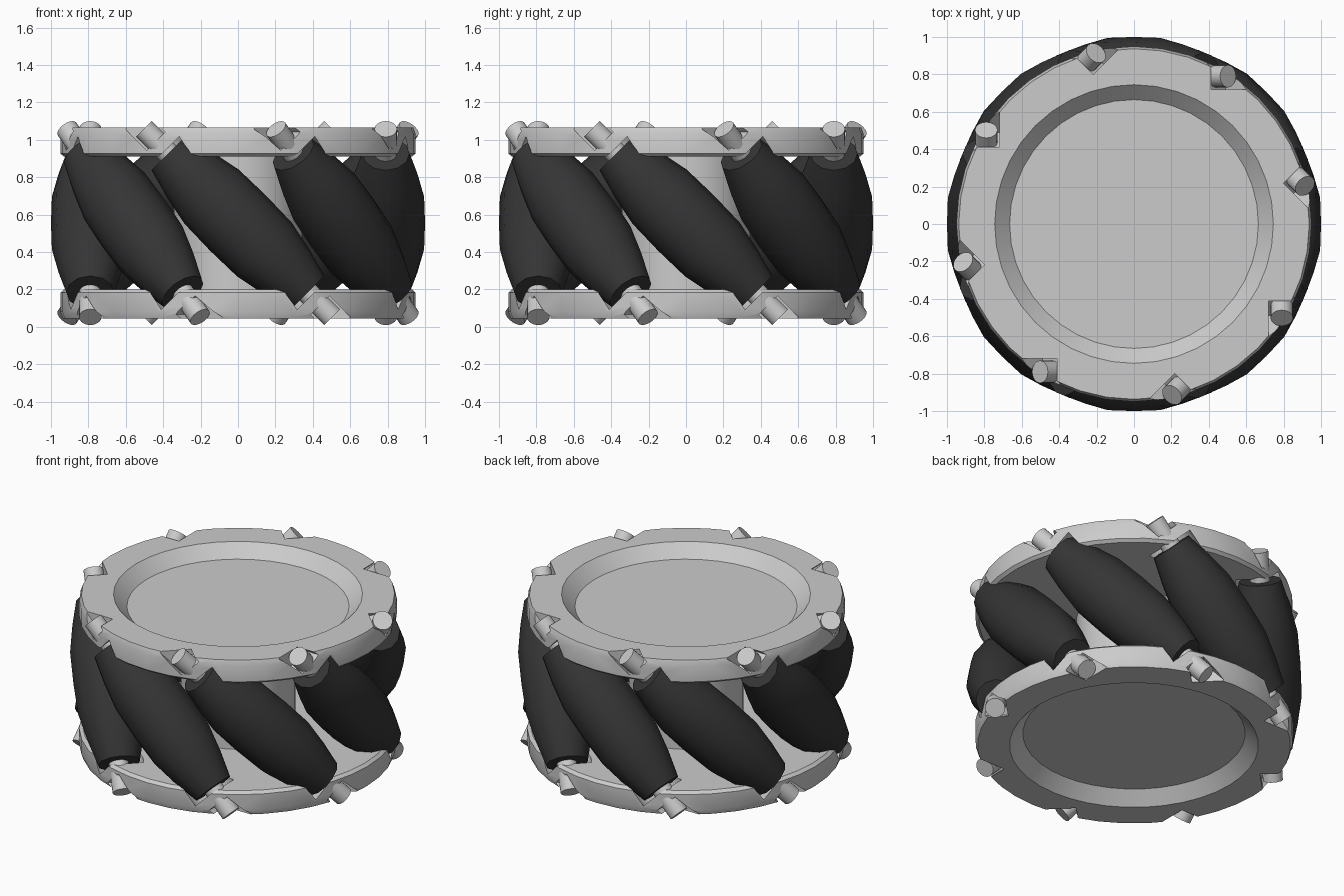
import bpy, bmesh
from math import pi, cos, sin, radians
from mathutils import Matrix, Vector

if "Cube" in bpy.data.objects:
    bpy.data.objects.remove(bpy.data.objects["Cube"])

MID = 0.555      # height of the wheel's middle plane
COUNT = 8        # rollers around the wheel
AXLE_R = 0.79    # distance of roller axles from the wheel axis


def revolve(bm, profile, n, mat):
    """Spin (radius, z) points around local z; flat caps at both ends."""
    rings = [[bm.verts.new(mat @ Vector((r * cos(2 * pi * i / n), r * sin(2 * pi * i / n), z)))
              for i in range(n)] for r, z in profile]
    for a, b in zip(rings, rings[1:]):
        for i in range(n):
            j = (i + 1) % n
            bm.faces.new((a[i], a[j], b[j], b[i]))
    bm.faces.new(rings[0][::-1])
    bm.faces.new(rings[-1])


def finish(bm, name, angle=35, material=None):
    bmesh.ops.recalc_face_normals(bm, faces=bm.faces)
    me = bpy.data.meshes.new(name)
    bm.to_mesh(me)
    bm.free()
    ob = bpy.data.objects.new(name, me)
    bpy.context.collection.objects.link(ob)
    if material:
        me.materials.append(material)
    smooth(ob, angle)
    return ob


def select(ob):
    bpy.ops.object.select_all(action='DESELECT')
    ob.select_set(True)
    bpy.context.view_layer.objects.active = ob


def smooth(ob, angle):
    select(ob)
    bpy.ops.object.shade_smooth_by_angle(angle=radians(angle))


def roller_frames():
    """Axle frames: tilted 45 degrees, repeated around the wheel."""
    for i in range(COUNT):
        yield (Matrix.Rotation(2 * pi * i / COUNT, 4, 'Z')
               @ Matrix.Translation((0, -AXLE_R, MID))
               @ Matrix.Rotation(radians(-45), 4, 'Y'))


rubber = bpy.data.materials.new("dark_rubber")
rubber.diffuse_color = (0.035, 0.035, 0.035, 1)
rubber.use_nodes = True
rubber.node_tree.nodes["Principled BSDF"].inputs["Base Color"].default_value = rubber.diffuse_color

# barrel rollers and their axle pins
half = [(0.205, 0.20), (0.17, 0.37), (0.127, 0.526)]
barrel = [(r, -z) for r, z in reversed(half)] + half
barrel.insert(3, (0.21, 0))
for i, frame in enumerate(roller_frames()):
    bm = bmesh.new()
    revolve(bm, barrel, 12, frame)
    finish(bm, f"roller_{i + 1}", 40, rubber)
    bm = bmesh.new()
    revolve(bm, [(0.06, -0.711), (0.06, 0.711)], 20, frame)
    finish(bm, f"axle_pin_{i + 1}")

# cutter: round pockets for the roller ends, square seats for the pin ends
bm = bmesh.new()
for frame in roller_frames():
    revolve(bm, [(0.15, -0.55), (0.15, 0.55)], 20, frame)
    for s in (-1, 1):
        bmesh.ops.create_cube(bm, size=1, matrix=frame @ Matrix.Translation((0, -0.03, s * 0.77))
                              @ Matrix.Diagonal((0.14, 0.20, 0.30, 1)))
cutter = finish(bm, "pocket_cutter")
cutter.hide_render = True

# dished end plates, lower one mirrored
plate = [(0.335, 0.355), (0.93, 0.355), (0.95, 0.372), (0.95, 0.475),
         (0.937, 0.51), (0.745, 0.51), (0.665, 0.43)]
for name, s in (("top_plate", 1), ("bottom_plate", -1)):
    bm = bmesh.new()
    revolve(bm, [(r, MID + s * z) for r, z in plate], 40, Matrix())
    ob = finish(bm, name)
    cut = ob.modifiers.new("pockets", 'BOOLEAN')
    cut.operation = 'DIFFERENCE'
    cut.solver = 'EXACT'
    cut.object = cutter
    select(ob)
    bpy.ops.object.modifier_apply(modifier=cut.name)
    smooth(ob, 25)
bpy.data.objects.remove(cutter)

# central drum joining the plates
bm = bmesh.new()
revolve(bm, [(0.345, MID - 0.37), (0.345, MID + 0.37)], 32, Matrix())
finish(bm, "hub_drum")
